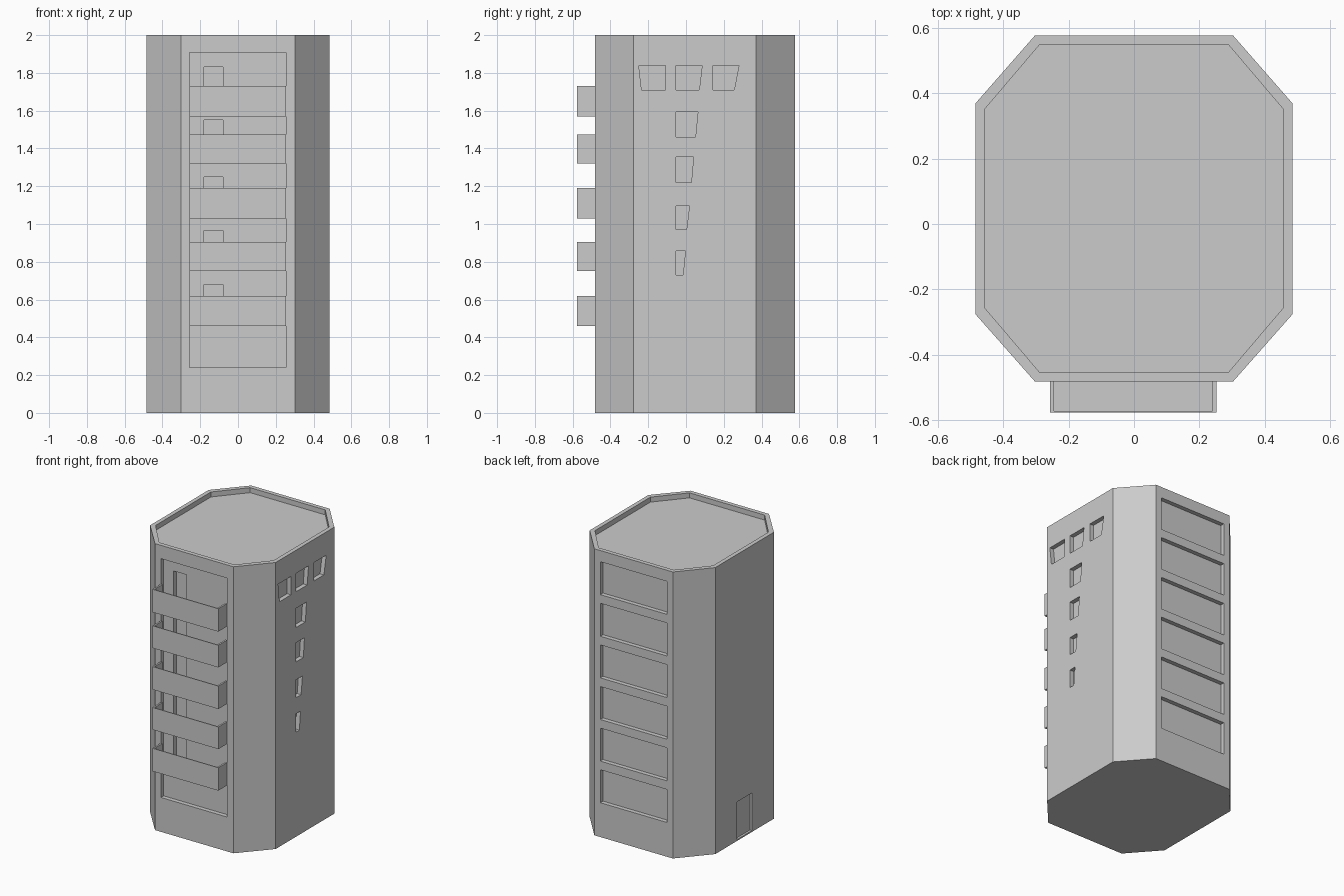
import bpy, bmesh

if "Cube" in bpy.data.objects:
    bpy.data.objects.remove(bpy.data.objects["Cube"])


def new_object(name, bm):
    bmesh.ops.recalc_face_normals(bm, faces=bm.faces)
    me = bpy.data.meshes.new(name)
    bm.to_mesh(me)
    bm.free()
    ob = bpy.data.objects.new(name, me)
    bpy.context.collection.objects.link(ob)
    return ob


def prism(bm, pts, offset):
    """Closed prism from a loop of 3D points pushed along an offset."""
    a = [bm.verts.new(p) for p in pts]
    b = [bm.verts.new([c + o for c, o in zip(p, offset)]) for p in pts]
    bm.faces.new(a)
    bm.faces.new(b[::-1])
    n = len(a)
    for i in range(n):
        bm.faces.new((a[i], b[i], b[(i + 1) % n], a[(i + 1) % n]))


def box(bm, x0, x1, y0, y1, z0, z1):
    prism(bm, [(x0, y0, z0), (x1, y0, z0), (x1, y1, z0), (x0, y1, z0)],
          (0, 0, z1 - z0))


def cut(target, bm):
    """Subtract the cutter mesh from the target and discard the cutter."""
    cutter = new_object("cutter", bm)
    cutter.hide_render = True
    mod = target.modifiers.new("cut", 'BOOLEAN')
    mod.operation = 'DIFFERENCE'
    mod.solver = 'EXACT'
    mod.object = cutter
    bpy.context.view_layer.objects.active = target
    bpy.ops.object.modifier_apply(modifier=mod.name)
    bpy.data.objects.remove(cutter)


def octagon(x, cx, y0, y1, cy0, cy1, z):
    return [(-cx, y0, z), (cx, y0, z), (x, cy0, z), (x, cy1, z),
            (cx, y1, z), (-cx, y1, z), (-x, cy1, z), (-x, cy0, z)]


XS, YF, YB = 0.485, -0.483, 0.578      # side, front and back walls
DEPTH = 0.03
XL, XR = -0.257, 0.253                 # balcony width
balconies = [(0.46, 0.62), (0.75, 0.905), (1.03, 1.19), (1.32, 1.475), (1.57, 1.73)]
door_tops = [0.68, 0.965, 1.25, 1.55, 1.83]

# Tower shell
bm = bmesh.new()
prism(bm, octagon(XS, 0.303, YF, YB, -0.277, 0.37, 0), (0, 0, 2))
tower = new_object("tower", bm)

# Sunken roof, front recess, rear windows and side entrance
bm = bmesh.new()
prism(bm, octagon(0.456, 0.29, YF + 0.03, YB - 0.03, -0.258, 0.353, 1.965), (0, 0, 0.1))
box(bm, XL, XR, YF - 0.1, YF + DEPTH, 0.24, 1.907)
for i in range(6):
    top = 1.922 - i * 0.2905
    box(bm, -0.257, 0.257, YB - DEPTH, YB + 0.1, top - 0.23, top)
box(bm, -XS - 0.1, -XS + 0.015, -0.034, 0.13, 0.01, 0.272)

# Slanted windows on the right: z0, z1, bottom y0/y1, top y0/y1
windows = [(1.71, 1.838, -0.235, -0.108, -0.25, -0.108),
           (1.71, 1.838, -0.053, 0.07, -0.053, 0.085),
           (1.71, 1.838, 0.143, 0.255, 0.143, 0.28),
           (1.46, 1.594, -0.053, 0.05, -0.053, 0.063),
           (1.22, 1.354, -0.053, 0.028, -0.053, 0.04),
           (0.97, 1.095, -0.053, 0.003, -0.053, 0.018),
           (0.73, 0.858, -0.053, -0.016, -0.053, -0.003)]
for z0, z1, b0, b1, t0, t1 in windows:
    x = XS - DEPTH
    prism(bm, [(x, b0, z0), (x, b1, z0), (x, t1, z1), (x, t0, z1)], (0.1, 0, 0))
cut(tower, bm)

# Balcony doors set deeper into the front recess
bm = bmesh.new()
for (z0, _), top in zip(balconies, door_tops):
    box(bm, -0.18, -0.08, YF - 0.05, YF + 2 * DEPTH, z0 + 0.012, top)
cut(tower, bm)

# Open-topped balconies: floor, thin front and two side walls
for i, (z0, z1) in enumerate(balconies):
    bm = bmesh.new()
    y0 = -0.578
    box(bm, XL, XR, y0, YF, z0, z0 + 0.012)
    box(bm, XL + 0.002, XR - 0.002, YF, YF + DEPTH, z0, z0 + 0.012)
    box(bm, XL, XR, y0, y0 + 0.006, z0 + 0.012, z1)
    for x0, x1 in ((XL, XL + 0.012), (XR - 0.012, XR)):
        box(bm, x0, x1, y0 + 0.006, YF, z0 + 0.012, z1)
    new_object("balcony_%d" % (i + 1), bm)
